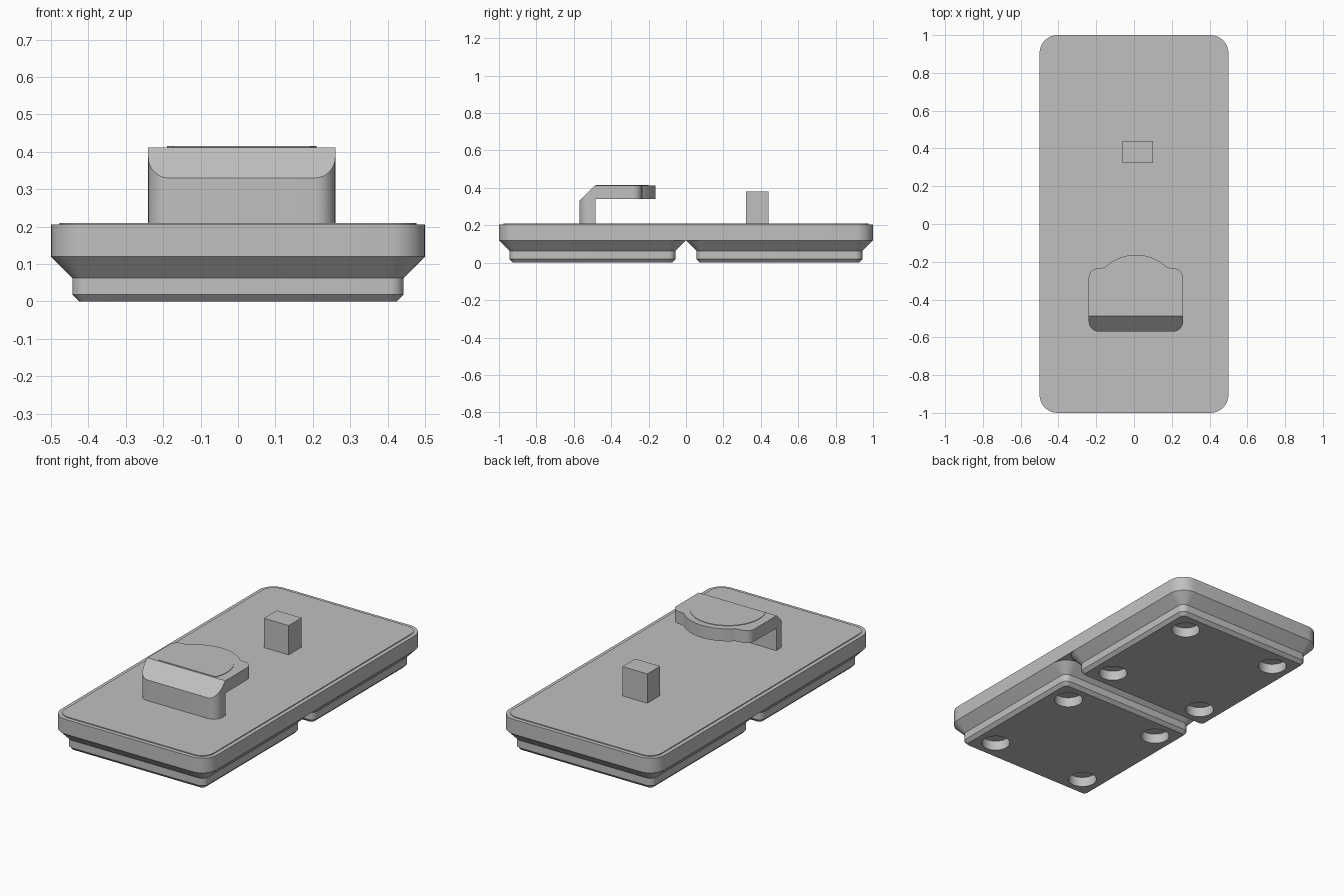
import bpy
import bmesh
from math import sin, cos, pi, radians, asin

if "Cube" in bpy.data.objects:
    bpy.data.objects.remove(bpy.data.objects["Cube"])

# Single plain grey material
grey = bpy.data.materials.new("plain grey")
grey.use_nodes = True
grey.diffuse_color = (0.53, 0.53, 0.53, 1)
grey.node_tree.nodes["Principled BSDF"].inputs["Base Color"].default_value = grey.diffuse_color


def arc(cx, cy, r, a0, a1, n=8):
    """Points on an arc, angles in degrees."""
    angles = [radians(a0 + (a1 - a0) * i / n) for i in range(n + 1)]
    return [(cx + r * cos(a), cy + r * sin(a)) for a in angles]


def rounded_rect(hx, hy, r, cy=0):
    pts = []
    for i, (sx, sy) in enumerate([(1, 1), (-1, 1), (-1, -1), (1, -1)]):
        pts += arc(sx * (hx - r), cy + sy * (hy - r), r, 90 * i, 90 * i + 90)
    return pts


def loft(name, rings):
    """Closed solid through rings holding equal numbers of 3D points."""
    bm = bmesh.new()
    loops = [[bm.verts.new(p) for p in ring] for ring in rings]
    n = len(loops[0])
    for low, high in zip(loops, loops[1:]):
        for i in range(n):
            j = (i + 1) % n
            bm.faces.new((low[i], low[j], high[j], high[i]))
    bm.faces.new(loops[0][::-1])
    bm.faces.new(loops[-1])
    bmesh.ops.recalc_face_normals(bm, faces=bm.faces)
    mesh = bpy.data.meshes.new(name)
    bm.to_mesh(mesh)
    bm.free()
    mesh.materials.append(grey)
    obj = bpy.data.objects.new(name, mesh)
    bpy.context.collection.objects.link(obj)
    return obj


def prism(name, pts, z0, z1):
    return loft(name, [[(x, y, z) for x, y in pts] for z in (z0, z1)])


def activate(obj):
    bpy.ops.object.select_all(action='DESELECT')
    obj.select_set(True)
    bpy.context.view_layer.objects.active = obj


def smooth(obj):
    activate(obj)
    bpy.ops.object.shade_smooth_by_angle(angle=radians(25))


def boolean(obj, cutter, operation):
    cutter.hide_render = True
    mod = obj.modifiers.new("cut", 'BOOLEAN')
    mod.operation, mod.solver, mod.object = operation, 'EXACT', cutter
    activate(obj)
    bpy.ops.object.modifier_apply(modifier=mod.name)
    bpy.data.objects.remove(cutter)


# Base plate with a slim raised top
PLATE = [(0, 0.12), (0, 0.205), (0.023, 0.205), (0.023, 0.21)]
plate = loft("base_plate", [
    [(x, y, z) for x, y in rounded_rect(0.5 - d, 1 - d, 0.095 - d)] for d, z in PLATE])
smooth(plate)

# Two stepped feet, each with four round sockets underneath
FOOT = [(0.425, 0), (0.443, 0.019), (0.443, 0.062), (0.5, 0.12)]
for label, cy in (("front", -0.5), ("back", 0.5)):
    foot = loft(label + "_foot", [
        [(x, y, z) for x, y in rounded_rect(h, h, h - 0.405, cy)] for h, z in FOOT])
    for sx in (-1, 1):
        for sy in (-1, 1):
            circle = arc(sx * 0.31, cy + sy * 0.31, 0.077, 0, 348.75, 31)
            boolean(foot, prism("socket_cutter", circle, -0.05, 0.057), 'DIFFERENCE')
    smooth(foot)

# Hook: side profile trimmed by its plan outline
HX, DOME_Y, DOME_R = 0.01, -0.40, 0.237
side = [(-0.65, 0.2), (-0.485, 0.2), (-0.485, 0.34), (-0.1, 0.34),
        (-0.1, 0.412), (-0.488, 0.412), (-0.65, 0.25)]
hook = loft("hook", [[(x, y, z) for y, z in side] for x in (-0.4, 0.4)])
half = 90 - asin(0.165 / DOME_R) * 180 / pi
outline = (arc(HX + 0.195, -0.515, 0.055, -90, 0)
           + arc(HX + 0.2, -0.285, 0.05, 0, 90)
           + arc(HX, DOME_Y, DOME_R, half, 180 - half, 20)
           + arc(HX - 0.2, -0.285, 0.05, 90, 180)
           + arc(HX - 0.195, -0.515, 0.055, 180, 270))
boolean(hook, prism("outline_cutter", outline, 0.1, 0.5), 'INTERSECT')
smooth(hook)

# Thin raised pad on the hook
pad = prism("hook_pad", arc(HX, DOME_Y, 0.2, -24, 204, 32), 0.405, 0.415)
smooth(pad)

# Square post
prism("post", [(-0.06, 0.322), (0.1, 0.322), (0.1, 0.44), (-0.06, 0.44)], 0.205, 0.38)
